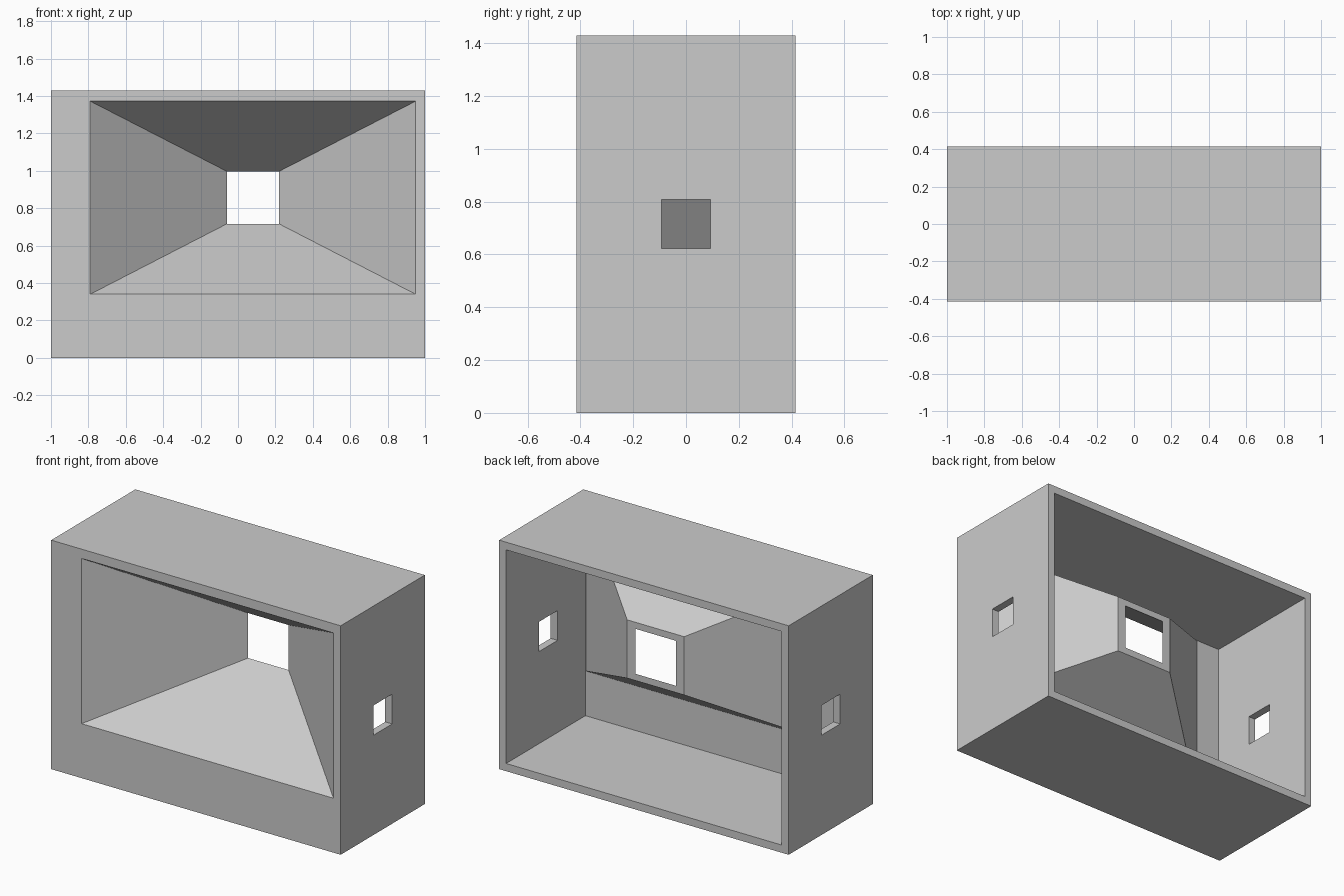
import bpy
import bmesh

default = bpy.data.objects.get("Cube")
if default:
    bpy.data.objects.remove(default, do_unlink=True)

# Overall dimensions
DEPTH, HEIGHT, WALL = 0.415, 1.43, 0.048
FRONT_IN = -DEPTH + WALL
TIP_Y = 0.185

grey = bpy.data.materials.new("plain grey")
grey.use_nodes = True
colour = (0.6, 0.6, 0.6, 1)
grey.diffuse_color = colour
grey.node_tree.nodes["Principled BSDF"].inputs["Base Color"].default_value = colour


def make_object(name, bm):
    bmesh.ops.recalc_face_normals(bm, faces=bm.faces)
    mesh = bpy.data.meshes.new(name)
    bm.to_mesh(mesh)
    bm.free()
    mesh.materials.append(grey)
    obj = bpy.data.objects.new(name, mesh)
    bpy.context.collection.objects.link(obj)
    return obj


def add_ring(bm, y, x0, x1, z0, z1):
    return [bm.verts.new((x, y, z)) for x, z in ((x0, z0), (x1, z0), (x1, z1), (x0, z1))]


# Open-backed case with a funnel: rectangular sections joined in a closed loop
bm = bmesh.new()
inside = (-1 + WALL, 1 - WALL, WALL, HEIGHT - WALL)
sections = [
    (-DEPTH, -1, 1, 0, HEIGHT),                    # front outline
    (-DEPTH, -0.79, 0.95, 0.34, 1.372),            # funnel mouth
    (TIP_Y, -0.06, 0.22, 0.716, 0.997),            # funnel throat
    (TIP_Y, -0.117, 0.277, 0.674, 1.038),          # throat rim
    (FRONT_IN, -0.786, 0.947, 0.328, 1.379),       # funnel root
    (FRONT_IN, *inside),                           # inside of front wall
    (DEPTH, *inside),                              # rear opening
    (DEPTH, -1, 1, 0, HEIGHT),                     # rear outline
]
rings = [add_ring(bm, *s) for s in sections]
for a, b in zip(rings, rings[1:] + rings[:1]):
    for i in range(4):
        j = (i + 1) % 4
        bm.faces.new((a[i], a[j], b[j], b[i]))
case = make_object("funnel_case", bm)

# Square holes through both side walls
for side, x in (("right", -1), ("left", 1)):
    bm = bmesh.new()
    bmesh.ops.create_cube(bm, size=1)
    bmesh.ops.scale(bm, vec=(0.2, 0.186, 0.186), verts=bm.verts)
    bmesh.ops.translate(bm, vec=(x, 0, 0.716), verts=bm.verts)
    cutter = make_object(side + "_hole_cutter", bm)
    cutter.hide_render = True
    cut = case.modifiers.new(side + "_hole", "BOOLEAN")
    cut.operation = "DIFFERENCE"
    cut.solver = "EXACT"
    cut.object = cutter
    bpy.context.view_layer.objects.active = case
    bpy.ops.object.modifier_apply(modifier=cut.name)
    bpy.data.objects.remove(cutter, do_unlink=True)
